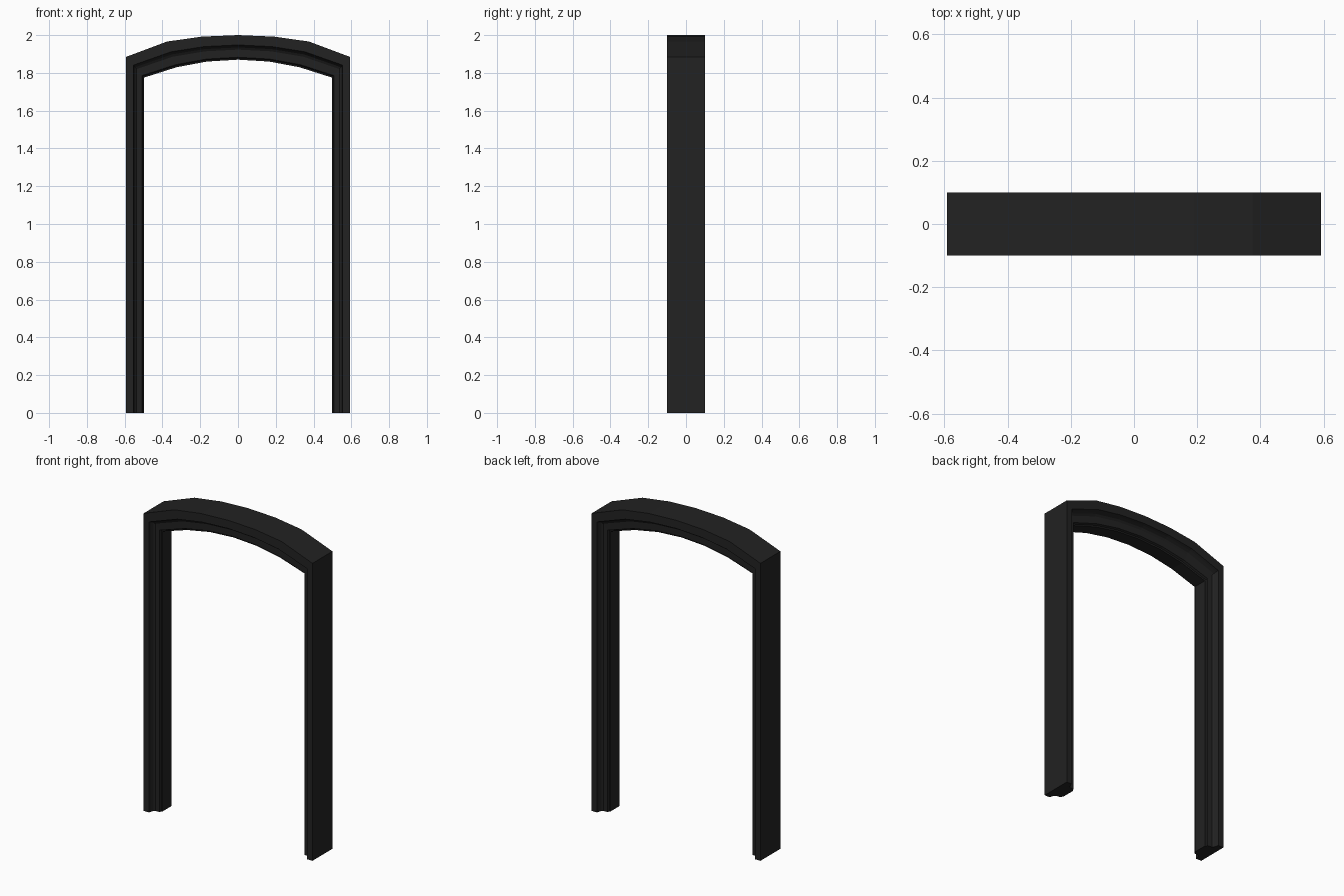
import bpy, bmesh

if "Cube" in bpy.data.objects:
    bpy.data.objects.remove(bpy.data.objects["Cube"])

mat = bpy.data.materials.new("charcoal black")
mat.diffuse_color = (0.016, 0.016, 0.016, 1)
mat.use_nodes = True
mat.node_tree.nodes["Principled BSDF"].inputs["Base Color"].default_value = mat.diffuse_color

# Inner and outer outlines of the right half, foot to crown (x, z)
inner = [(0.498, 0), (0.498, 1.775), (0.325, 1.83), (0.165, 1.86), (0, 1.87)]
outer = [(0.592, 0), (0.592, 1.885), (0.375, 1.966), (0.19, 1.992), (0, 2.0)]


def mirrored(pts):
    return pts + [(-x, z) for x, z in reversed(pts[:-1])]


# Moulding section: (0 = inner edge .. 1 = outer edge, depth y)
half = [(1, -0.1), (0.6, -0.1), (0.56, -0.085), (0.50, -0.07), (0.41, -0.062),
        (0.10, -0.06), (0.06, -0.048), (0, -0.045)]
section = half + [(t, -y) for t, y in reversed(half)]

# Sweep the section along the arch
bm = bmesh.new()
rings = []
for (xi, zi), (xo, zo) in zip(mirrored(inner), mirrored(outer)):
    rings.append([bm.verts.new((xi + (xo - xi) * t, y, zi + (zo - zi) * t))
                  for t, y in section])
n = len(section)
for a, b in zip(rings, rings[1:]):
    for i in range(n):
        j = (i + 1) % n
        bm.faces.new((a[i], a[j], b[j], b[i]))
# Feet
bm.faces.new(rings[0])
bm.faces.new(rings[-1])
bmesh.ops.recalc_face_normals(bm, faces=bm.faces[:])

me = bpy.data.meshes.new("arched_door_frame")
bm.to_mesh(me)
bm.free()
me.materials.append(mat)
bpy.context.collection.objects.link(bpy.data.objects.new("arched_door_frame", me))
